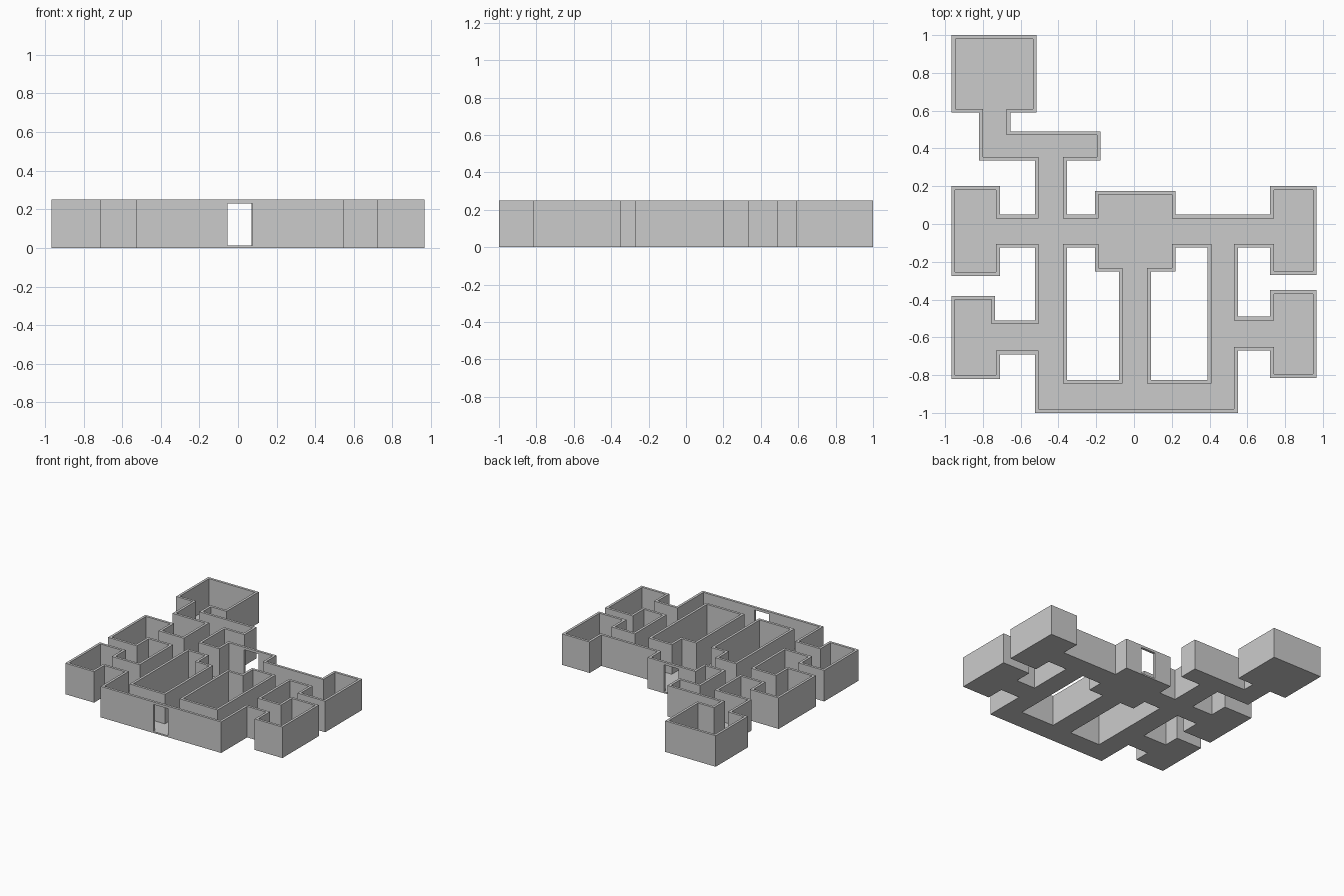
import bpy, bmesh, math

if "Cube" in bpy.data.objects:
    bpy.data.objects.remove(bpy.data.objects["Cube"])

WALL, HEIGHT, SLAB, LINTEL = 0.02, 0.25, 0.012, 0.23

# Clear inside of every room and corridor: x0, y0, x1, y1
rooms = [
    (-0.945, 0.61, -0.535, 0.98),    # back room
    (-0.80, 0.355, -0.675, 0.70),    # passage to back room
    (-0.80, 0.355, -0.197, 0.47),    # back cross passage
    (-0.505, -0.98, -0.375, 0.40),   # left long corridor
    (-0.80, -0.105, 0.80, 0.03),     # main cross corridor
    (-0.947, -0.255, -0.73, 0.18),   # left upper room
    (-0.947, -0.80, -0.73, -0.53),   # left lower room
    (-0.947, -0.60, -0.755, -0.40),  # left lower room, narrow end
    (-0.80, -0.67, -0.45, -0.53),    # left lower passage
    (-0.505, -0.98, 0.53, -0.845),   # front hall
    (-0.187, -0.232, 0.20, 0.155),   # central hall
    (-0.06, -0.90, 0.07, -0.15),     # centre corridor
    (0.41, -0.98, 0.53, 0.0),        # right long corridor
    (0.74, -0.25, 0.947, 0.18),      # right upper room
    (0.74, -0.795, 0.947, -0.37),    # right lower room
    (0.50, -0.65, 0.80, -0.51),      # right lower passage
]
shells = [(a - WALL, b - WALL, c + WALL, d + WALL) for a, b, c, d in rooms]
# Doorways through the front wall and the back of the central hall
doors = [(-0.055, -1.0, 0.075, -0.98), (-0.055, 0.155, 0.075, 0.175)]


def inside(x, y, rects):
    return any(a < x < c and b < y < d for a, b, c, d in rects)


def solid(x, y, z):
    if not (0 < z < HEIGHT and inside(x, y, shells)):
        return False
    if z < SLAB:
        return True
    if inside(x, y, rooms):
        return False
    return z > LINTEL or not inside(x, y, doors)


# Cell edges in each direction, padded with an empty border
rects = rooms + shells + doors
xs = sorted({round(v, 4) for r in rects for v in (r[0], r[2])} | {-1.2, 1.2})
ys = sorted({round(v, 4) for r in rects for v in (r[1], r[3])} | {-1.2, 1.2})
zs = [-0.1, 0, SLAB, LINTEL, HEIGHT, 0.4]
axes = (xs, ys, zs)
full = {(i, j, k)
        for i in range(len(xs) - 1) for j in range(len(ys) - 1) for k in range(5)
        if solid((xs[i] + xs[i + 1]) / 2, (ys[j] + ys[j + 1]) / 2, (zs[k] + zs[k + 1]) / 2)}

# One closed shell: a face wherever solid meets air
bm = bmesh.new()
verts = {}


def corner(idx):
    if idx not in verts:
        verts[idx] = bm.verts.new([axes[n][idx[n]] for n in range(3)])
    return verts[idx]


for cell in full:
    for n in range(3):
        u, v = (n + 1) % 3, (n + 2) % 3
        for side in (0, 1):
            near = list(cell)
            near[n] += 1 if side else -1
            if tuple(near) in full:
                continue
            loop = []
            for du, dv in ((0, 0), (1, 0), (1, 1), (0, 1)):
                p = list(cell)
                p[n] += side
                p[u] += du
                p[v] += dv
                loop.append(corner(tuple(p)))
            bm.faces.new(loop if side else loop[::-1])

# Merge flat areas into clean faces
bmesh.ops.dissolve_limit(bm, angle_limit=math.radians(1), verts=bm.verts[:], edges=bm.edges[:])
bmesh.ops.triangulate(bm, faces=[f for f in bm.faces if len(f.verts) > 4])
mesh = bpy.data.meshes.new("floor_and_walls")
bm.to_mesh(mesh)
bm.free()
bpy.context.collection.objects.link(bpy.data.objects.new("floor_and_walls", mesh))
